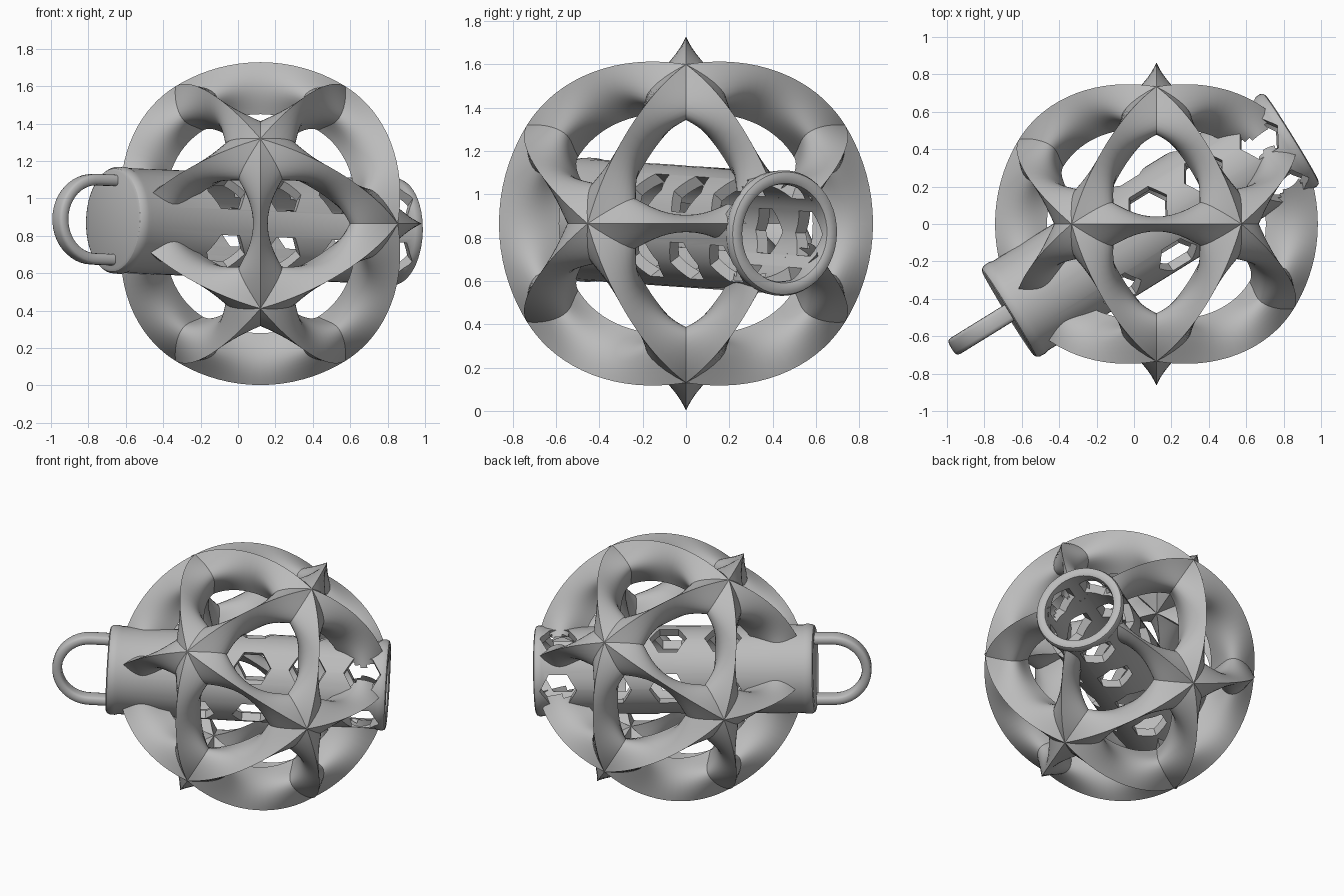
import bpy, bmesh
from math import sin, cos, pi, radians, degrees, sqrt
from mathutils import Matrix, Vector
from itertools import combinations

if "Cube" in bpy.data.objects:
    bpy.data.objects.remove(bpy.data.objects["Cube"])

grey = bpy.data.materials.new("plain grey")
grey.use_nodes = True
grey.diffuse_color = (0.5, 0.5, 0.5, 1)
grey.node_tree.nodes["Principled BSDF"].inputs["Base Color"].default_value = (0.5, 0.5, 0.5, 1)


def make(name, bm, matrix, weld=1e-4):
    bmesh.ops.remove_doubles(bm, verts=bm.verts, dist=weld)
    bmesh.ops.recalc_face_normals(bm, faces=bm.faces)
    mesh = bpy.data.meshes.new(name)
    bm.to_mesh(mesh)
    bm.free()
    mesh.materials.append(grey)
    ob = bpy.data.objects.new(name, mesh)
    bpy.context.collection.objects.link(ob)
    ob.matrix_world = matrix
    return ob


def select(ob):
    bpy.ops.object.select_all(action="DESELECT")
    ob.select_set(True)
    bpy.context.view_layer.objects.active = ob


def smooth(ob, angle):
    select(ob)
    bpy.ops.object.shade_smooth_by_angle(angle=radians(angle))


def skin(bm, rows, closed=True):
    """Bridge rows of vertices with quads, each row being a loop."""
    rows = [[bm.verts.new(p) for p in row] for row in rows]
    n = len(rows[0])
    for a, b in zip(rows, rows[1:]):
        for i in range(n):
            j = (i + 1) % n
            bm.faces.new((a[i], a[j], b[j], b[i]))
    return rows


# Frames: the ball, and the tube that runs through two opposite ball corners
centre = Vector((0.12, 0, 0.865))
ball_frame = Matrix.Translation(centre)
turn = radians(31.7)
axis = Vector((cos(turn), sin(turn), -0.036)).normalized()
side = Vector((-sin(turn), cos(turn), 0))
up = axis.cross(side)
tube_frame = Matrix((axis, side, up)).transposed().to_4x4()
tube_frame.translation = Vector((0.12, 0, 0.851)) + side * 0.01

# Ball: a tunnel through every face of an icosahedron, meeting in ridged struts
OUTER, INNER, STEPS, DEPTH = 0.863, 0.585, 18, 14
phi = (1 + sqrt(5)) / 2
corners = []
for a in (-1, 1):
    for b in (-phi, phi):
        corners += [Vector(v).normalized() for v in ((a, 0, b), (0, b, a), (b, a, 0))]
bm = bmesh.new()
for tri in combinations(corners, 3):
    if any(p.dot(q) < 0.4 for p, q in combinations(tri, 2)):
        continue
    mid = sum(tri, Vector()).normalized()
    rim = [p.lerp(q, i / STEPS).normalized()
           for p, q in zip(tri, tri[1:] + tri[:1]) for i in range(STEPS)]
    waist = []
    for e in rim:
        angle = degrees(mid.angle(e))
        corner = (angle - 20.9) / 16.5
        waist.append(mid.slerp(e, (17.8 + 4 * corner) / angle))
    rows = []
    for k in range(DEPTH + 1):
        t = k / DEPTH
        r = OUTER + (INNER - OUTER) * t
        rows.append([e.lerp(w, sin(pi * t)).normalized() * r for e, w in zip(rim, waist)])
    skin(bm, rows)
bmesh.ops.remove_doubles(bm, verts=bm.verts, dist=1e-4)

# Clear the ball where the tube passes
to_tube = tube_frame.inverted() @ ball_frame
inside = [f for f in bm.faces
          if all((to_tube @ v.co).yz.length < 0.262 for v in f.verts)]
bmesh.ops.delete(bm, geom=inside, context="FACES")
smooth(make("ball_frame", bm, ball_frame), 40)

# Tube: turned profile, closed at one end and open at the other
profile = [(-0.927, 0), (-0.927, 0.262), (-0.92, 0.276), (-0.905, 0.285), (-0.87, 0.287),
           (-0.85, 0.281), (0.79, 0.281), (0.805, 0.288), (0.835, 0.29), (0.852, 0.283),
           (0.858, 0.268), (0.858, 0.245), (0.85, 0.23), (0.83, 0.225),
           (-0.85, 0.225), (-0.85, 0)]
SIDES = 48
bm = bmesh.new()
skin(bm, [[(x, r * cos(2 * pi * i / SIDES), r * sin(2 * pi * i / SIDES))
           for i in range(SIDES)] for x, r in profile])
bmesh.ops.dissolve_degenerate(bm, dist=1e-5, edges=bm.edges)
tube = make("tube", bm, tube_frame)

# Hexagonal windows: four rings of five
bm = bmesh.new()
for x in (-0.35, 0, 0.35, 0.7):
    for k in range(5):
        place = (Matrix.Translation((x, 0, 0))
                 @ Matrix.Rotation(radians(-20 + 72 * k), 4, "X")
                 @ Matrix.Translation((0, 0, 0.27)) @ Matrix.Rotation(pi / 2, 4, "Z"))
        bmesh.ops.create_cone(bm, cap_ends=True, segments=6, radius1=0.118,
                              radius2=0.118, depth=0.2, matrix=place)
cutter = make("window_cutter", bm, tube_frame)
cutter.hide_render = True
select(tube)
cut = tube.modifiers.new("windows", "BOOLEAN")
cut.operation, cut.solver, cut.object = "DIFFERENCE", "EXACT", cutter
bpy.ops.object.modifier_apply(modifier=cut.name)
bpy.data.objects.remove(cutter)
smooth(tube, 30)

# Handle: a flat-sided bar swept along a U on the closed end
path = [(-0.9, 0.212, pi / 2)]
path += [(-1.04 - 0.212 * sin(a), 0.212 * cos(a), pi / 2 - a)
         for a in [pi * i / 24 for i in range(25)]]
path += [(-0.9, -0.212, -pi / 2)]


def soft(v):
    return (1 if v > 0 else -1) * abs(v) ** 0.6


bm = bmesh.new()
rows = []
for x, z, a in path:
    out = Vector((-cos(a), 0, sin(a)))
    rows.append([Vector((x, 0, z)) + out * 0.031 * soft(cos(b)) + Vector((0, 0.05 * soft(sin(b)), 0))
                 for b in [2 * pi * i / 16 for i in range(16)]])
rows = skin(bm, rows)
for end in (rows[0], rows[-1]):
    bm.faces.new(end)
smooth(make("handle", bm, tube_frame), 50)
